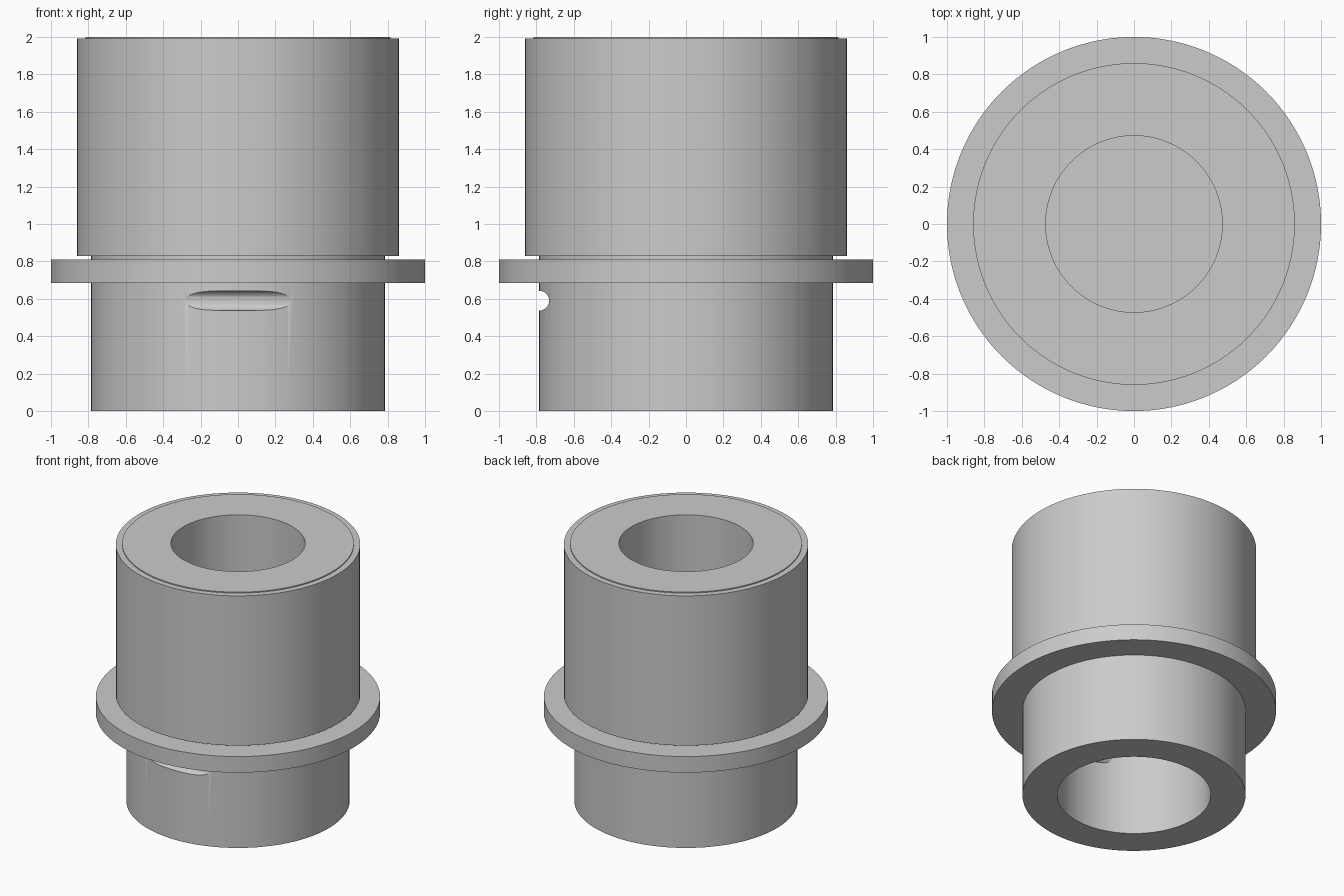
import bpy, bmesh, math
from mathutils import Matrix

cube = bpy.data.objects.get("Cube")
if cube:
    bpy.data.objects.remove(cube)

SEGMENTS = 128

grey = bpy.data.materials.new("plain_grey")
grey.use_nodes = True
colour = (0.6, 0.6, 0.6, 1)
grey.diffuse_color = colour
grey.node_tree.nodes["Principled BSDF"].inputs["Base Color"].default_value = colour


def add_object(name, bm):
    bmesh.ops.recalc_face_normals(bm, faces=bm.faces[:])
    mesh = bpy.data.meshes.new(name)
    bm.to_mesh(mesh)
    bm.free()
    mesh.materials.append(grey)
    obj = bpy.data.objects.new(name, mesh)
    bpy.context.collection.objects.link(obj)
    return obj


def lathe(name, profile, closed=False):
    """Spin (radius, height) points around the z axis."""
    bm = bmesh.new()
    verts = [bm.verts.new((r, 0, z)) for r, z in profile]
    pairs = list(zip(verts, verts[1:]))
    if closed:
        pairs.append((verts[-1], verts[0]))
    edges = [bm.edges.new(p) for p in pairs]
    bmesh.ops.spin(bm, geom=verts + edges, cent=(0, 0, 0), axis=(0, 0, 1),
                   angle=math.tau, steps=SEGMENTS, use_duplicate=False)
    bmesh.ops.remove_doubles(bm, verts=bm.verts[:], dist=1e-5)
    return add_object(name, bm)


def cross_bar(name, radius, length, y, z):
    """Round bar lying along x."""
    bm = bmesh.new()
    place = Matrix.Translation((0, y, z)) @ Matrix.Rotation(math.pi / 2, 4, "Y")
    bmesh.ops.create_cone(bm, cap_ends=True, segments=48, radius1=radius,
                          radius2=radius, depth=length, matrix=place)
    return add_object(name, bm)


def smooth(obj):
    bpy.ops.object.select_all(action="DESELECT")
    obj.select_set(True)
    bpy.context.view_layer.objects.active = obj
    bpy.ops.object.shade_smooth_by_angle(angle=math.radians(30))


# Flanged body: lower bore, spigot, flange, neck, upper core and upper bore
body = lathe("flanged_body", [
    (0, 0.68), (0.54, 0.68), (0.54, 0), (0.785, 0), (0.785, 0.685),
    (1, 0.685), (1, 0.81), (0.785, 0.81), (0.785, 0.83), (0.815, 0.83),
    (0.815, 2), (0.472, 2), (0.472, 0.81), (0, 0.81)])

# Sleeve around the upper core, slightly below its top
sleeve = lathe("upper_sleeve", [
    (0.815, 0.83), (0.86, 0.83), (0.86, 1.992), (0.815, 1.992)], closed=True)

# Groove across the front of the spigot
cutter = cross_bar("groove_cutter", 0.053, 1.2, -0.785, 0.59)
cutter.hide_render = True
cutter.hide_set(True)
cut = body.modifiers.new("front_groove", "BOOLEAN")
cut.operation = "DIFFERENCE"
cut.solver = "EXACT"
cut.object = cutter
bpy.context.view_layer.objects.active = body
bpy.ops.object.modifier_apply(modifier=cut.name)

# Rounded bulge inside the lower bore, behind the groove
bulge = cross_bar("inner_bulge", 0.053, 0.7, -0.55, 0.59)

for part in (body, sleeve, bulge):
    smooth(part)
